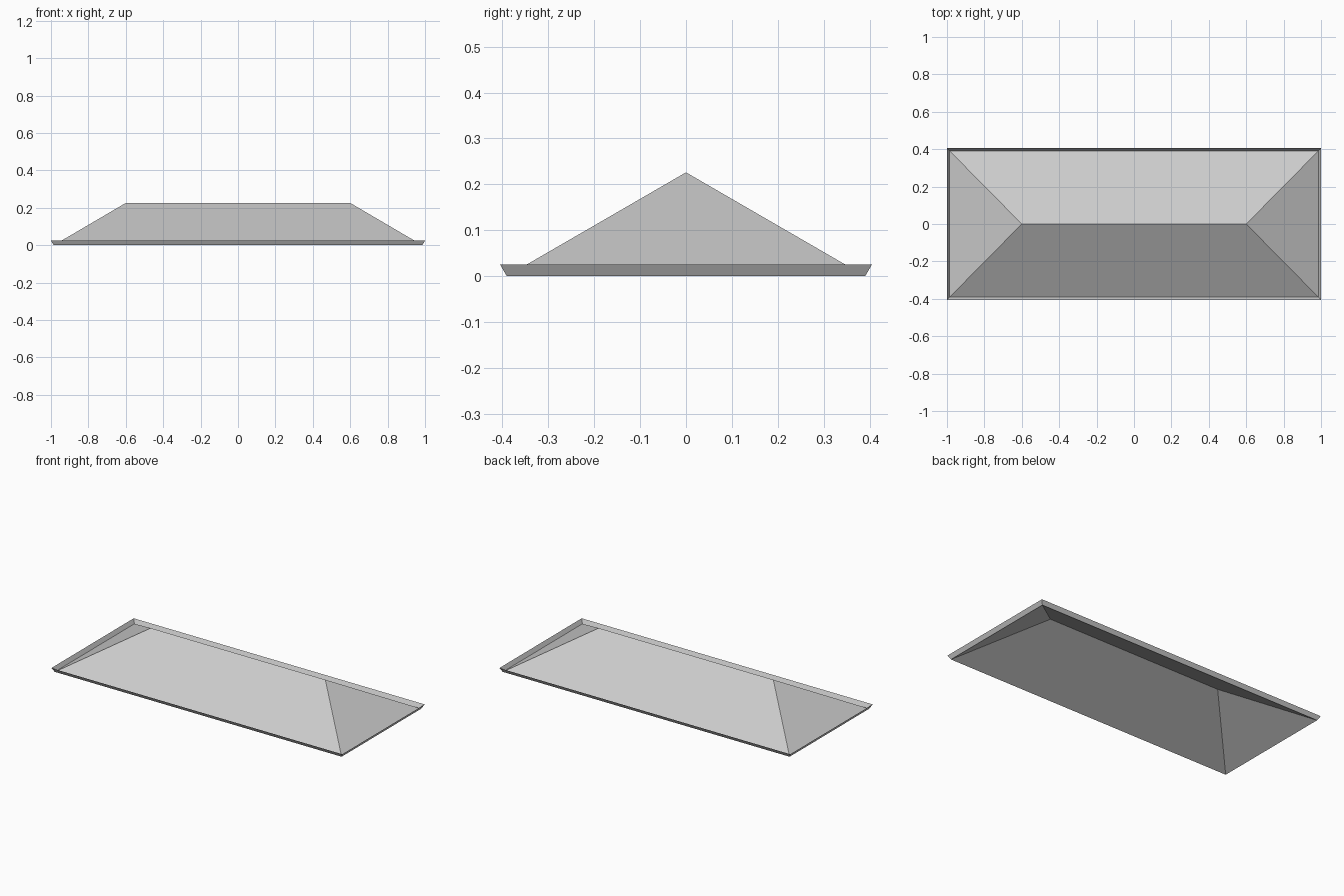
import bpy
import bmesh

cube = bpy.data.objects.get("Cube")
if cube:
    bpy.data.objects.remove(cube, do_unlink=True)

# Single light grey finish
COLOUR = (0.6, 0.6, 0.6, 1)
grey = bpy.data.materials.new("light grey")
grey.use_nodes = True
grey.diffuse_color = COLOUR
grey.node_tree.nodes["Principled BSDF"].inputs["Base Color"].default_value = COLOUR

HALF_X, HALF_Y = 1.0, 0.405     # outer lip
FLARE, LIP_Z = 0.0145, 0.025    # outward lean and height of the rim
RIDGE_X, RIDGE_Z = 0.6, 0.226


def rectangle(bm, x, y, z):
    """Four corners, counter-clockwise from front left of the plan."""
    corners = ((-x, -y), (x, -y), (x, y), (-x, y))
    return [bm.verts.new((cx, cy, z)) for cx, cy in corners]


def finish(bm, name):
    mesh = bpy.data.meshes.new(name)
    bm.to_mesh(mesh)
    bm.free()
    mesh.materials.append(grey)
    obj = bpy.data.objects.new(name, mesh)
    bpy.context.collection.objects.link(obj)


# Hipped roof: open underneath, two long slopes and two end slopes
bm = bmesh.new()
a, b, c, d = rectangle(bm, HALF_X - FLARE, HALF_Y - FLARE, 0)
left, right = [bm.verts.new((x, 0, RIDGE_Z)) for x in (-RIDGE_X, RIDGE_X)]
for face in ((a, b, right, left), (c, d, left, right), (b, c, right), (d, a, left)):
    bm.faces.new(face)
finish(bm, "hipped_roof")

# Thin flared rim around the eaves
bm = bmesh.new()
low = rectangle(bm, HALF_X - FLARE, HALF_Y - FLARE, 0)
high = rectangle(bm, HALF_X, HALF_Y, LIP_Z)
for i in range(4):
    j = (i + 1) % 4
    bm.faces.new((low[i], low[j], high[j], high[i]))
finish(bm, "eaves_rim")
